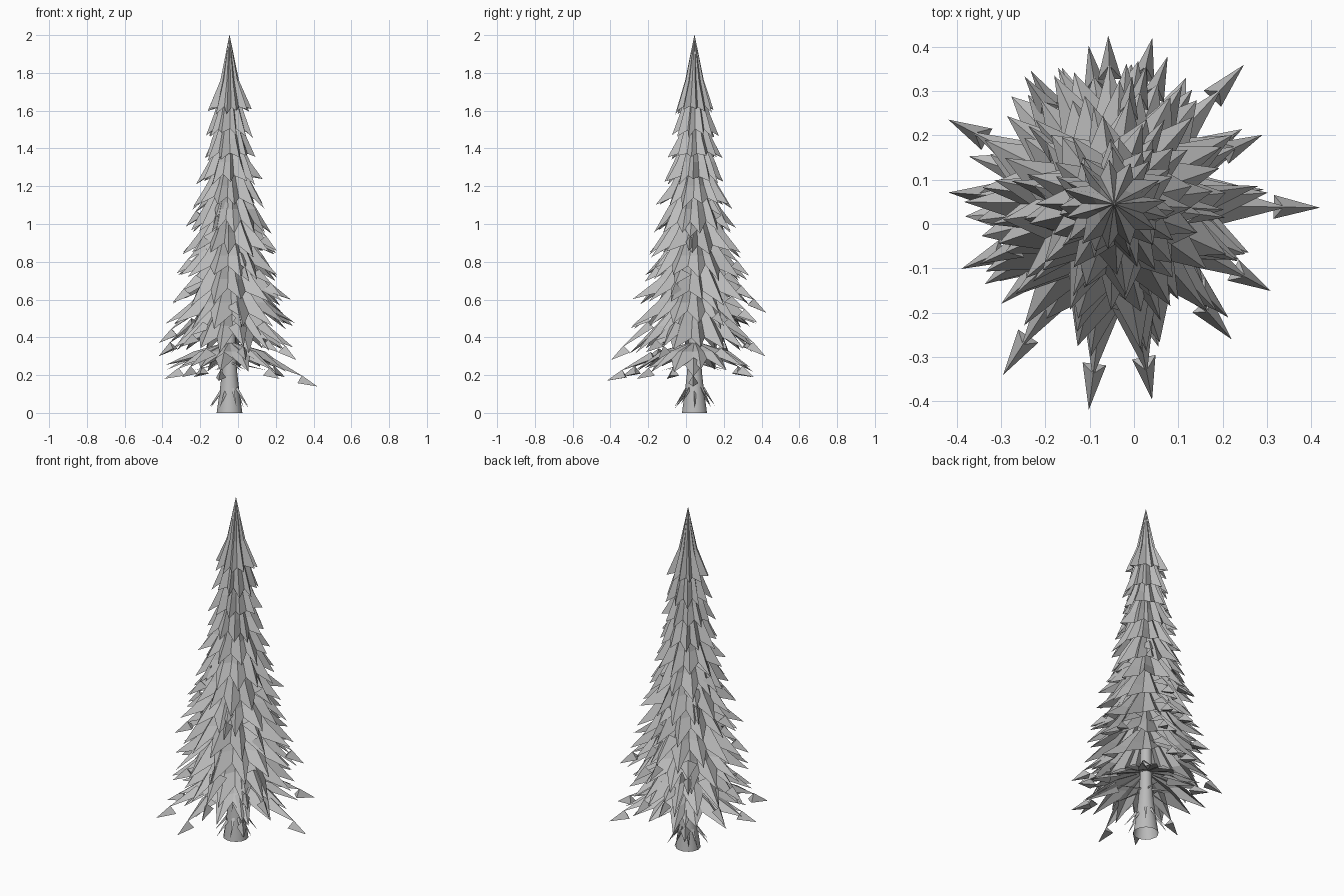
import bpy
import bmesh
import math
import random
from mathutils import Vector

random.seed(11)
cube = bpy.data.objects.get("Cube")
if cube:
    bpy.data.objects.remove(cube, do_unlink=True)

CX, CY = -0.045, 0.045   # trunk axis

grey = bpy.data.materials.new("plain grey")
grey.use_nodes = True
grey.diffuse_color = (0.5, 0.5, 0.5, 1)
shader = grey.node_tree.nodes["Principled BSDF"]
shader.inputs["Base Color"].default_value = (0.5, 0.5, 0.5, 1)
shader.inputs["Roughness"].default_value = 0.8


def polar(angle, r, z):
    return Vector((CX + r * math.cos(angle), CY + r * math.sin(angle), z))


def mix(a, b, t):
    return a + (b - a) * t


def finish(bm, name, smooth=False):
    mesh = bpy.data.meshes.new(name)
    bm.to_mesh(mesh)
    bm.free()
    for p in mesh.polygons:
        p.use_smooth = smooth
    mesh.materials.append(grey)
    obj = bpy.data.objects.new(name, mesh)
    bpy.context.collection.objects.link(obj)


def bridge(bm, upper, lower):
    n = len(upper)
    for k in range(n):
        j = (k + 1) % n
        bm.faces.new((upper[k], lower[k], lower[j], upper[j]))


def foliage_tier(name, n, z, reach, top, mid, depth, rise):
    """Open pleated skirt: ridges run down to pointed tips, valleys lie between.
    top and mid are (radius, height); depth and rise place the valleys."""
    bm = bmesh.new()
    turn = random.random() * math.tau
    rings = [[], [], []]
    for k in range(2 * n):
        a = turn + math.pi * (k + random.uniform(-0.3, 0.3)) / n
        if k % 2:
            fold = 0.78
            r, h = reach * depth * random.uniform(0.93, 1.07), z + rise * random.uniform(0.8, 1.2)
        else:
            fold = 1
            r, h = reach * random.uniform(0.86, 1.05), z + random.uniform(-0.02, 0.02)
        for ring, (rr, zz) in zip(rings, ((top[0] * fold, top[1]), (mid[0] * fold, mid[1]), (r, h))):
            ring.append(bm.verts.new(polar(a, rr, zz)))
    for upper, lower in zip(rings, rings[1:]):
        bridge(bm, upper, lower)
    finish(bm, name)


def branch_tip(bm, angle, reach, z, slope, length):
    """Folded leaf that narrows to a neck and ends in a drooping arrowhead."""
    out = Vector((math.cos(angle), math.sin(angle), -slope)).normalized()
    side = Vector((-math.sin(angle), math.cos(angle), 0))
    up = out.cross(side)
    tip = polar(angle, reach, z)
    base = tip - out * 0.1
    root = tip - out * length
    t, ridge = bm.verts.new(tip), bm.verts.new(base + up * 0.012)
    left = bm.verts.new(base + side * 0.027 - up * 0.035)
    right = bm.verts.new(base - side * 0.027 - up * 0.035)
    for f in ((t, ridge, left), (t, right, ridge), (t, left, right), (left, ridge, right)):
        bm.faces.new(f)
    # folded neck
    crest = bm.verts.new(root + up * 0.02)
    neck = bm.verts.new(base + up * 0.01 + out * 0.01)
    a = bm.verts.new(root + side * 0.05 - up * 0.02)
    b = bm.verts.new(root - side * 0.05 - up * 0.02)
    bm.faces.new((crest, a, neck))
    bm.faces.new((crest, neck, b))


def twig(bm, start, end, width):
    axis = (end - start).normalized()
    u = axis.orthogonal().normalized()
    v = axis.cross(u)
    ring = [bm.verts.new(start + width * (u * math.cos(w) + v * math.sin(w)))
            for w in (0, math.tau / 3, 2 * math.tau / 3)]
    t = bm.verts.new(end)
    for k in range(3):
        bm.faces.new((ring[k], ring[(k + 1) % 3], t))


# Trunk: flared, open at the bottom
bm = bmesh.new()
rings = []
for r, z in ((0.01, 1.7), (0.034, 0.3), (0.042, 0.2), (0.054, 0.1), (0.068, 0)):
    rings.append([bm.verts.new(polar(math.tau * k / 14, r, z)) for k in range(14)])
for upper, lower in zip(rings, rings[1:]):
    bridge(bm, upper, lower)
finish(bm, "trunk", smooth=True)

# Crown: tall pointed top tier
foliage_tier("crown", 11, 1.6, 0.116, (0.001, 2.0), (0.05, 1.76), 0.62, 0.02)

# Foliage tiers, widening and flattening downwards
REACH = (0.118, 0.128, 0.145, 0.172, 0.2, 0.23, 0.26, 0.29, 0.318, 0.338, 0.35)
for i in range(1, 11):
    z = 1.6 - 0.127 * i
    reach = REACH[i]
    t = i / 10
    foliage_tier("foliage_tier_%d" % i, 11 + i // 3, z, reach,
                 (mix(0.34, 0.2, t) * reach, z + mix(0.22, 0.28, t)),
                 (mix(0.66, 0.6, t) * reach, z + mix(0.1, 0.13, t)),
                 mix(0.68, 0.62, t), mix(0.02, 0.08, t))

# Lowest tier: shallow and deeply cut
foliage_tier("lowest_tier", 14, 0.235, 0.34, (0.034, 0.37), (0.19, 0.325), 0.62, 0.055)

# Long outer branches: angle in degrees, reach, height
bm = bmesh.new()
for angle, reach, z in ((-1, 0.465, 0.14), (-97, 0.468, 0.17), (-79, 0.45, 0.28),
                        (-123, 0.46, 0.19), (-29, 0.405, 0.28), (47, 0.43, 0.19),
                        (153, 0.42, 0.3), (92, 0.38, 0.53), (77, 0.385, 0.3),
                        (25, 0.37, 0.46), (176, 0.375, 0.37), (203, 0.375, 0.18),
                        (-49, 0.405, 0.18), (122, 0.355, 0.19)):
    branch_tip(bm, math.radians(angle), reach, z, 0.55 if z < 0.25 else 0.9, 0.28)
finish(bm, "long_branches")

# Shorter branch tips scattered over the tiers
bm = bmesh.new()
for i in range(5, 11):
    for k in range(3):
        a = math.tau * (k + random.uniform(-0.35, 0.35)) / 3 + i
        branch_tip(bm, a, REACH[i] * random.uniform(0.96, 1.05),
                   1.6 - 0.127 * i + random.uniform(-0.02, 0.03), 1.7 - 0.1 * i, 0.2)
finish(bm, "short_branches")

# Twigs around the trunk base and just under the foliage
bm = bmesh.new()
for k in range(9):
    a = math.tau * (k + random.uniform(-0.25, 0.25)) / 9
    twig(bm, polar(a, 0.045, random.uniform(0.11, 0.14)),
         polar(a, random.uniform(0.1, 0.125), random.uniform(0.02, 0.05)), 0.01)
for k in range(6):
    a = math.tau * (k + random.uniform(-0.3, 0.3)) / 6
    twig(bm, polar(a, 0.03, 0.265), polar(a, random.uniform(0.12, 0.2), 0.225), 0.006)
finish(bm, "trunk_twigs")
